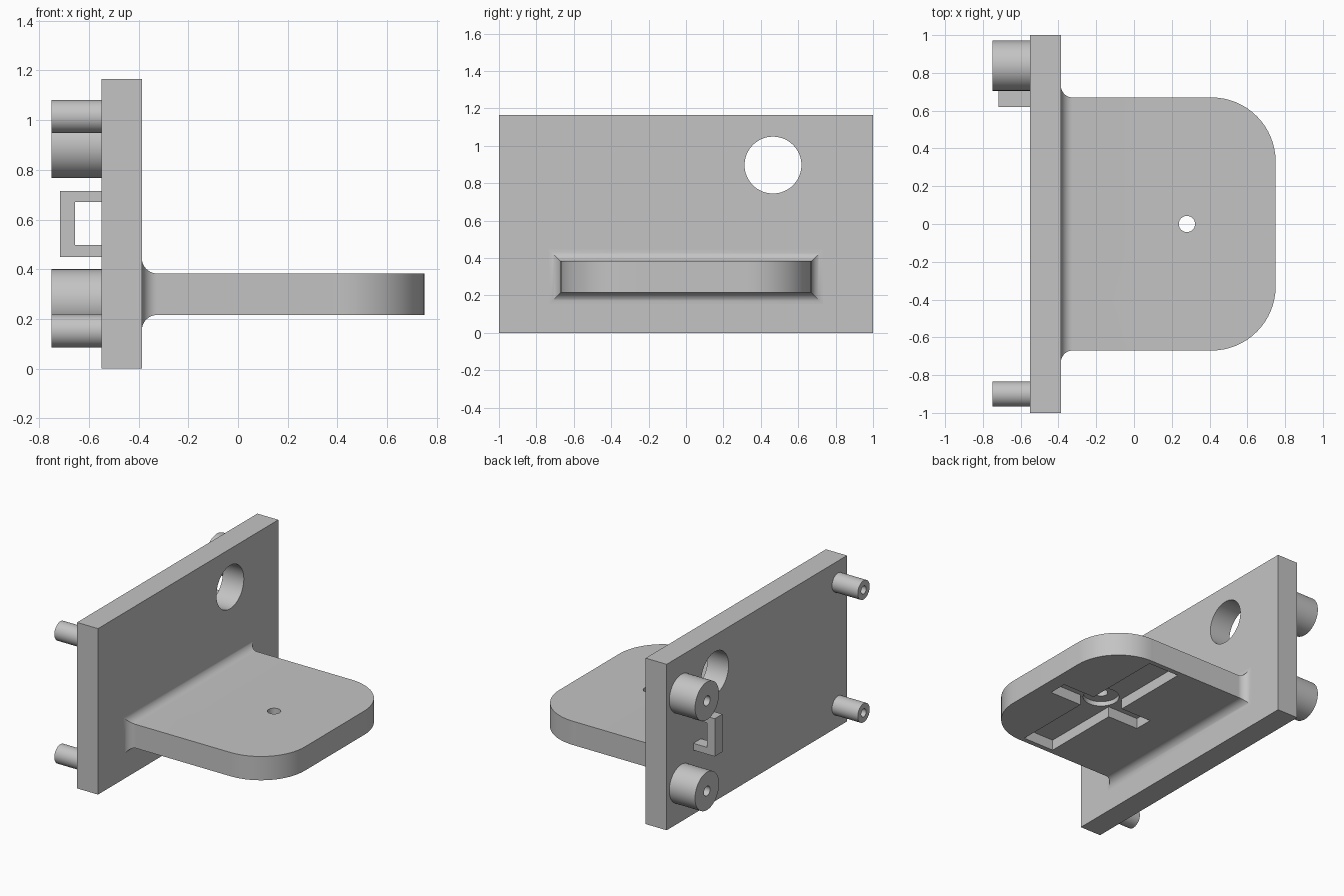
import bpy, bmesh, math
from mathutils import Matrix

if "Cube" in bpy.data.objects:
    bpy.data.objects.remove(bpy.data.objects["Cube"])

grey = bpy.data.materials.new("plain_grey")
grey.diffuse_color = (0.55, 0.55, 0.55, 1)
grey.use_nodes = True
grey.node_tree.nodes["Principled BSDF"].inputs["Base Color"].default_value = grey.diffuse_color


def make(name, bm):
    bmesh.ops.recalc_face_normals(bm, faces=bm.faces)
    me = bpy.data.meshes.new(name)
    bm.to_mesh(me)
    bm.free()
    ob = bpy.data.objects.new(name, me)
    bpy.context.collection.objects.link(ob)
    me.materials.append(grey)
    return ob


def box(name, x0, x1, y0, y1, z0, z1):
    bm = bmesh.new()
    bmesh.ops.create_cube(bm, size=1)
    for v in bm.verts:
        v.co = ((x0 + x1) / 2 + v.co.x * (x1 - x0),
                (y0 + y1) / 2 + v.co.y * (y1 - y0),
                (z0 + z1) / 2 + v.co.z * (z1 - z0))
    return make(name, bm)


def cylinder(name, axis, a, b, c0, c1, r, segs=64):
    """axis X: (a, b) = (y, z); axis Z: (a, b) = (x, y); spans c0..c1."""
    mid = (c0 + c1) / 2
    if axis == 'X':
        m = Matrix.Translation((mid, a, b)) @ Matrix.Rotation(math.pi / 2, 4, 'Y')
    else:
        m = Matrix.Translation((a, b, mid))
    bm = bmesh.new()
    bmesh.ops.create_cone(bm, cap_ends=True, segments=segs, radius1=r,
                          radius2=r, depth=c1 - c0, matrix=m)
    return make(name, bm)


def cut(ob, *cutters):
    bpy.context.view_layer.objects.active = ob
    for c in cutters:
        mod = ob.modifiers.new("cut", 'BOOLEAN')
        mod.operation, mod.solver, mod.object = 'DIFFERENCE', 'EXACT', c
        bpy.ops.object.modifier_apply(modifier=mod.name)
        bpy.data.objects.remove(c)


def smooth(ob):
    bpy.ops.object.select_all(action='DESELECT')
    ob.select_set(True)
    bpy.context.view_layer.objects.active = ob
    bpy.ops.object.shade_smooth_by_angle(angle=math.radians(30))


BACK, FACE = -0.55, -0.387      # the two large faces of the plate

# Upright plate with round hole
plate = box("back_plate", BACK, FACE, -1, 1, 0, 1.165)
cut(plate, cylinder("cutter", 'X', 0.465, 0.897, -0.8, 0, 0.152))
smooth(plate)

# Shelf: rounded outline, flared by a fillet where it meets the plate
HALF, Z0, Z1, END, R, F = 0.67, 0.216, 0.383, 0.75, 0.34, 0.062
outline = [(FACE + F, -HALF)]
for sy, start in ((-1, -90), (1, 0)):
    for i in range(17):
        t = math.radians(start + 90 * i / 16)
        outline.append((END - R + R * math.cos(t), sy * (HALF - R) + R * math.sin(t)))
outline.append((FACE + F, HALF))
bm = bmesh.new()
low = [bm.verts.new((x, y, Z0)) for x, y in outline]
top = [bm.verts.new((x, y, Z1)) for x, y in outline]
bm.faces.new(low)
bm.faces.new(top)
for i in range(len(outline) - 1):
    bm.faces.new((low[i], low[i + 1], top[i + 1], top[i]))
ring = [low[0], low[-1], top[-1], top[0]]
steps = [math.pi / 2 * i / 10 for i in range(1, 11)]
flare = [(FACE + F - F * math.sin(t), F * (1 - math.cos(t))) for t in steps]
for x, o in flare + [(FACE - 0.05, F)]:
    h = HALF + o
    new = [bm.verts.new(p) for p in ((x, -h, Z0 - o), (x, h, Z0 - o),
                                     (x, h, Z1 + o), (x, -h, Z1 + o))]
    for k in range(4):
        bm.faces.new((ring[k], ring[(k + 1) % 4], new[(k + 1) % 4], new[k]))
    ring = new
bm.faces.new(ring)
shelf = make("shelf", bm)

# Crossed slots, counterbore and screw hole in the shelf underside
CX = 0.28
cut(shelf,
    box("cutter", CX - 0.12, CX + 0.12, -0.635, 0.635, 0.1, 0.29),
    box("cutter", CX - 0.36, CX + 0.37, -0.066, 0.066, 0.1, 0.29),
    cylinder("cutter", 'Z', CX, 0, 0.1, 0.322, 0.117),
    cylinder("cutter", 'Z', CX, 0, 0.1, 0.6, 0.043, 32))
smooth(shelf)

# Hollow standoffs on the rear of the plate
for name, y, z, r, bore in (("large_standoff_upper", 0.838, 0.9, 0.133, 0.034),
                            ("large_standoff_lower", 0.838, 0.267, 0.133, 0.034),
                            ("small_standoff_upper", -0.9, 1.015, 0.066, 0.028),
                            ("small_standoff_lower", -0.9, 0.152, 0.066, 0.028)):
    peg = cylinder(name, 'X', y, z, -0.75, BACK + 0.01, r)
    cut(peg, cylinder("cutter", 'X', y, z, -0.9, BACK - 0.005, bore, 32))
    smooth(peg)

# Cable loop bracket
loop = box("cable_loop", -0.717, BACK + 0.01, 0.62, 0.705, 0.45, 0.715)
cut(loop, box("cutter", -0.655, BACK + 0.1, 0.5, 0.8, 0.498, 0.67))
